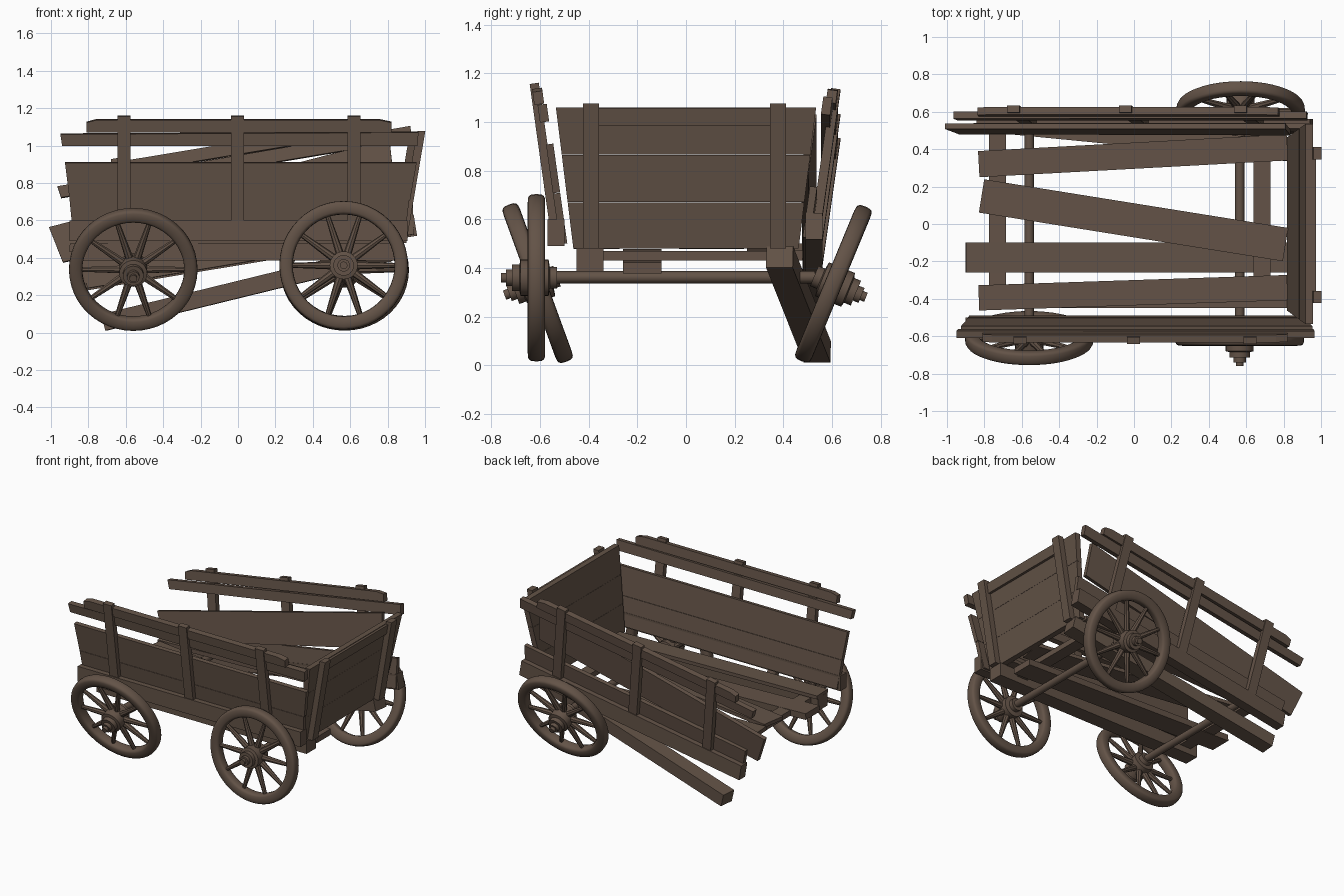
import bpy, bmesh, math
from mathutils import Matrix, Vector

if "Cube" in bpy.data.objects:
    bpy.data.objects.remove(bpy.data.objects["Cube"])

wood = bpy.data.materials.new("weathered_brown_wood")
wood.diffuse_color = (0.125, 0.086, 0.063, 1)
wood.use_nodes = True
wood.node_tree.nodes["Principled BSDF"].inputs["Base Color"].default_value = wood.diffuse_color
T = Matrix.Translation
R = Matrix.Rotation
I = Matrix.Identity(4)


def finish(name, bm, smooth=False):
    bmesh.ops.recalc_face_normals(bm, faces=bm.faces)
    me = bpy.data.meshes.new(name)
    bm.to_mesh(me)
    bm.free()
    me.materials.append(wood)
    ob = bpy.data.objects.new(name, me)
    bpy.context.collection.objects.link(ob)
    if smooth:
        bpy.context.view_layer.objects.active = ob
        ob.select_set(True)
        bpy.ops.object.shade_smooth_by_angle(angle=math.radians(35))
        ob.select_set(False)
    return ob


def prism(name, pts, axis, a, b, m=I):
    """Extrude a 2D outline along 'x' (pts are y,z) or 'y' (pts are x,z) from a to b."""
    bm = bmesh.new()
    mk = (lambda p, d: (d, p[0], p[1])) if axis == 'x' else (lambda p, d: (p[0], d, p[1]))
    lo = [bm.verts.new(mk(p, a)) for p in pts]
    hi = [bm.verts.new(mk(p, b)) for p in pts]
    bm.faces.new(lo)
    bm.faces.new(hi)
    n = len(pts)
    for i in range(n):
        bm.faces.new((lo[i], lo[(i + 1) % n], hi[(i + 1) % n], hi[i]))
    bm.transform(m)
    finish(name, bm)


def rect(a0, a1, z0, z1):
    return [(a0, z0), (a1, z0), (a1, z1), (a0, z1)]


def beam(name, p0, p1, w, h):
    """Rectangular timber between two points, width sideways and height upward."""
    p0, p1 = Vector(p0), Vector(p1)
    x = (p1 - p0).normalized()
    y = Vector((0, 0, 1)).cross(x).normalized()
    rot = Matrix((x, y, x.cross(y))).transposed().to_4x4()
    L = (p1 - p0).length
    prism(name, rect(-w / 2, w / 2, -h / 2, h / 2), 'x', -L / 2, L / 2, T((p0 + p1) / 2) @ rot)


def lathe(bm, prof, n, m, closed=False):
    """Revolve (radius, y) points about the y axis."""
    rings = []
    for i in range(n):
        a = 2 * math.pi * i / n
        rings.append([bm.verts.new(m @ Vector((r * math.cos(a), y, r * math.sin(a)))) for r, y in prof])
    k = len(prof)
    for i in range(n):
        s, t = rings[i], rings[(i + 1) % n]
        for j in range(k if closed else k - 1):
            bm.faces.new((s[j], s[(j + 1) % k], t[(j + 1) % k], t[j]))
    if not closed:
        bm.faces.new([r[0] for r in rings])
        bm.faces.new([r[-1] for r in rings])


# wheels: softly squared rim, stepped hub pointing to local -y, tapered spokes
def wheel(name, m):
    bm = bmesh.new()
    sq = lambda v: math.copysign(abs(v) ** 0.6, v)
    rim = [(0.308 + 0.036 * sq(math.cos(a)), 0.036 * sq(math.sin(a)))
           for a in (2 * math.pi * i / 16 for i in range(16))]
    lathe(bm, rim, 48, m, True)
    hub = [(0.045, 0.085), (0.045, 0.055), (0.075, 0.05), (0.075, -0.065), (0.055, -0.07), (0.055, -0.1),
           (0.033, -0.1), (0.033, -0.125), (0.02, -0.125), (0.02, -0.145)]
    lathe(bm, hub, 24, m)
    for i in range(10):
        sm = m @ R(2 * math.pi * (i + 0.5) / 10, 4, 'Y') @ T((0, 0, 0.17))
        bmesh.ops.create_cone(bm, cap_ends=True, segments=8, radius1=0.022, radius2=0.013,
                              depth=0.22, matrix=sm)
    finish(name, bm, True)


wheel("wheel_front_right", T((0.565, -0.615, 0.36)))
wheel("wheel_front_left", T((-0.56, -0.61, 0.338)) @ R(math.radians(20), 4, 'X'))
wheel("wheel_back_right", T((0.57, 0.606, 0.335)) @ R(math.radians(-22.5), 4, 'X') @ R(math.pi, 4, 'Z'))

# axles
for name, x, y1 in (("axle_right", 0.565, 0.53), ("axle_left", -0.56, 0.48)):
    bm = bmesh.new()
    lathe(bm, [(0.025, -0.56), (0.025, y1)], 16, T((x, 0, 0.362)))
    finish(name, bm, True)

# under-frame: one sill in place, one dropped to the ground
beam("sill_front", (-0.83, -0.395, 0.433), (0.87, -0.395, 0.433), 0.11, 0.095)
beam("sill_back_fallen", (-0.715, 0.54, 0.055), (0.88, 0.385, 0.445), 0.11, 0.09)
beam("cross_beam_left", (-0.73, -0.45, 0.45), (-0.73, 0.48, 0.45), 0.09, 0.04)
beam("cross_beam_right", (0.685, -0.45, 0.45), (0.685, 0.44, 0.45), 0.09, 0.04)

# loose floor planks, one sagging at its right end
beam("floor_plank_1", (-0.83, 0.32, 0.485), (0.82, 0.41, 0.485), 0.14, 0.03)
beam("floor_plank_2", (-0.815, 0.15, 0.49), (0.81, -0.11, 0.495), 0.18, 0.025)
beam("floor_plank_3", (-0.9, -0.18, 0.455), (0.82, -0.18, 0.4), 0.16, 0.045)
beam("floor_plank_4", (-0.83, -0.395, 0.49), (0.82, -0.34, 0.49), 0.135, 0.025)

# side panels: leaning boards, rails and posts on a bottom rail
lean = T((0, -0.5, 0.5)) @ R(math.radians(8), 4, 'X') @ T((0, 0.5, -0.5))
upper_board = [(-0.9, 0.712), (0.92, 0.712), (0.955, 0.914), (-0.925, 0.914)]
slipped_board = [(-0.9, 0.712), (0.92, 0.67), (0.955, 0.914), (-0.925, 0.914)]


def side(tag, m):
    prism("bottom_rail_" + tag, rect(-0.9, 0.905, 0.49, 0.6), 'y', -0.57, -0.5, m)
    ml = m @ lean
    prism("lower_board_" + tag, [(-0.88, 0.5), (0.89, 0.5), (0.915, 0.71), (-0.9, 0.71)],
          'y', -0.518, -0.488, ml)
    prism("long_rail_" + tag, [(-0.94, 1.007), (0.96, 1.007), (0.965, 1.08), (-0.95, 1.07)],
          'y', -0.53, -0.492, ml)
    prism("top_rail_" + tag, [(-0.81, 1.082), (0.82, 1.082), (0.82, 1.135), (0.76, 1.148),
                              (-0.76, 1.148), (-0.81, 1.135)], 'y', -0.543, -0.502, ml)
    for i, x in enumerate((-0.61, -0.003, 0.62)):
        prism(f"side_post_{tag}_{i + 1}", rect(x - 0.034, x + 0.034, 0.6, 1.17), 'y', -0.55, -0.512, ml)


side("front", I)
prism("upper_board_front", upper_board, 'y', -0.518, -0.488, lean)

# back side has sagged at its left end, and its upper board has slipped further
flip = Matrix.Diagonal((1, -1, 1, 1))
side("back", T((0.145, -0.008, -0.113)) @ R(math.radians(-9.4), 4, 'Y') @ flip)
prism("upper_board_back_slipped", slipped_board, 'y', -0.515, -0.485,
      T((-0.08, -0.035, 0.7)) @ R(math.radians(-14.5), 4, 'Y') @ T((-0.01, 0, -0.81)) @ flip @ lean)

# tail end: outward-sloping boards, posts and a short rail
slope = Matrix.Identity(4)
slope[0][2] = 0.17
tilt = T((0.818, 0, 0.48)) @ slope @ T((0, 0, -0.48))
half = lambda z: 0.463 + (z - 0.48) * 0.124
for i, (z0, z1) in enumerate(((0.48, 0.67), (0.671, 0.865), (0.866, 1.06))):
    a, b = half(z0), half(z1)
    prism(f"end_board_{i + 1}", [(-a, z0), (a, z0), (b, z1), (-b, z1)], 'x', 0, 0.04, tilt)
prism("end_rail", rect(-0.36, 0.35, 0.985, 1.055), 'x', 0.039, 0.058, tilt)
for tag, y in (("front", -0.39), ("back", 0.378)):
    prism("end_post_" + tag, rect(y - 0.033, y + 0.033, 0.48, 1.077), 'x', 0.039, 0.082, tilt)
